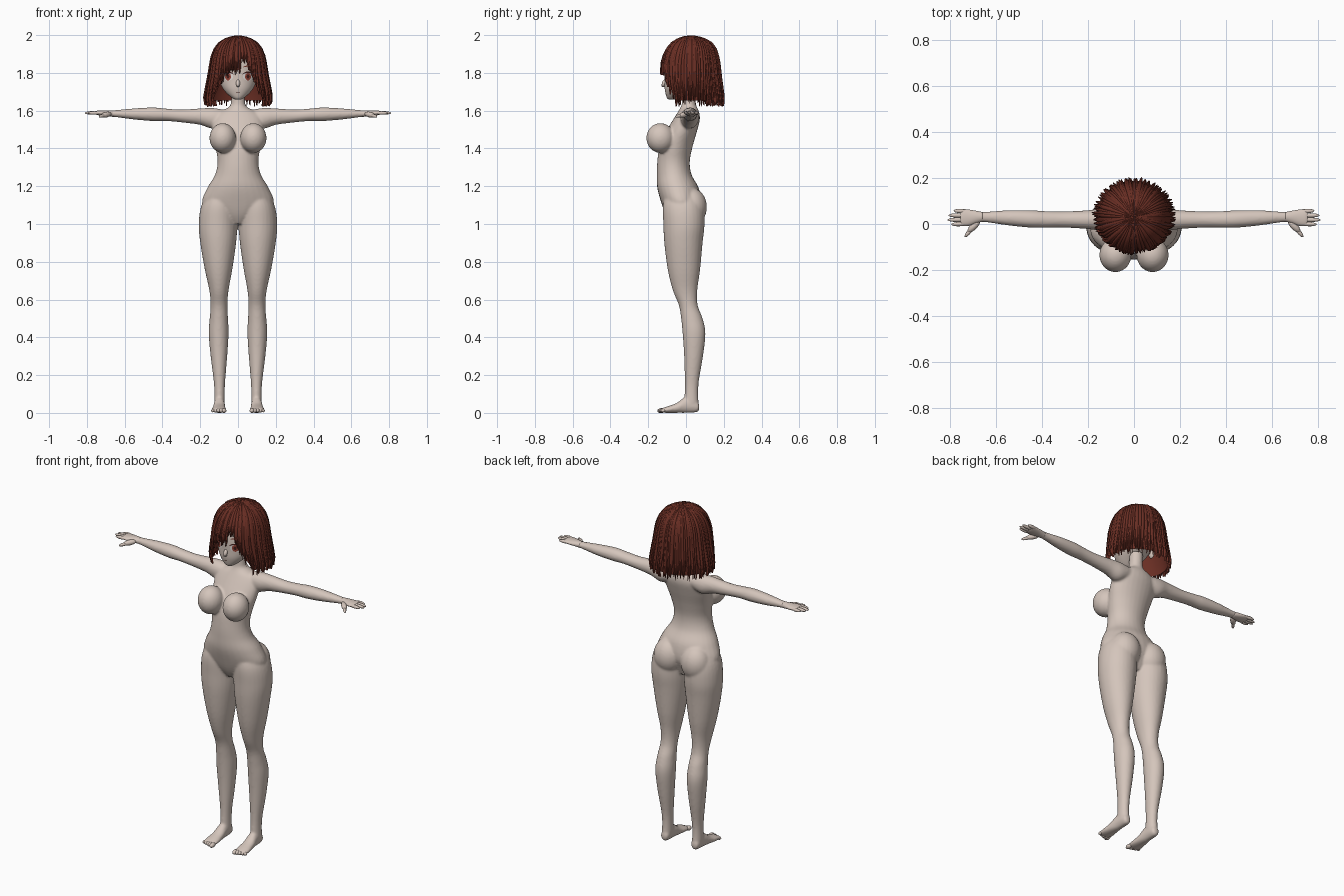
import bpy, bmesh, math, random
from mathutils import Vector, Matrix

random.seed(4)
cube = bpy.data.objects.get("Cube")
if cube:
    bpy.data.objects.remove(cube)


def material(name, r, g, b):
    m = bpy.data.materials.new(name)
    m.use_nodes = True
    m.diffuse_color = (r, g, b, 1)
    bsdf = m.node_tree.nodes["Principled BSDF"]
    bsdf.inputs["Base Color"].default_value = (r, g, b, 1)
    bsdf.inputs["Roughness"].default_value = 0.8
    return m


skin = material("skin", 0.66, 0.56, 0.50)
auburn = material("auburn hair", 0.14, 0.027, 0.017)
white = material("eye white", 0.75, 0.72, 0.7)
red = material("iris red", 0.3, 0.06, 0.04)
dark = material("dark lash", 0.05, 0.012, 0.01)


def finish(name, bm, mat, normals=True):
    if normals:
        bmesh.ops.recalc_face_normals(bm, faces=bm.faces)
    for f in bm.faces:
        f.smooth = True
    me = bpy.data.meshes.new(name)
    bm.to_mesh(me)
    bm.free()
    me.materials.append(mat)
    ob = bpy.data.objects.new(name, me)
    bpy.context.collection.objects.link(ob)
    return ob


def refine(rings, steps=5):
    """Catmull-Rom interpolation through key sections."""
    out, last = [], len(rings) - 1
    for i in range(last):
        quad = [rings[max(0, min(last, i + k))] for k in (-1, 0, 1, 2)]
        for s in range(steps):
            t = s / steps
            out.append([b + t / 2 * (c - a + t * (2 * a - 5 * b + 4 * c - d + t * (3 * (b - c) + d - a)))
                        for a, b, c, d in zip(*quad)])
    return out + [list(rings[-1])]


def loft(bm, rings, axis, side=1, n=28):
    """Elliptic sections: position, then low/high limits on the two other axes."""
    rows = []
    for p, a0, a1, b0, b1 in refine(rings):
        row = []
        for k in range(n):
            w = math.tau * k / n
            a = (a0 + a1) / 2 + (a1 - a0) / 2 * math.cos(w)
            b = (b0 + b1) / 2 + (b1 - b0) / 2 * math.sin(w)
            x, y, z = {"x": (p, a, b), "y": (a, p, b), "z": (a, b, p)}[axis]
            row.append(bm.verts.new((x * side, y, z)))
        rows.append(row)
    for r, s in zip(rows, rows[1:]):
        for k in range(n):
            bm.faces.new((r[k], r[k - 1], s[k - 1], s[k]))
    bm.faces.new(rows[0])
    bm.faces.new(rows[-1][::-1])


def ball(bm, centre, size, side=1):
    c = Vector((centre[0] * side, centre[1], centre[2]))
    m = Matrix.Translation(c) @ Matrix.Diagonal((*size, 1))
    bmesh.ops.create_uvsphere(bm, u_segments=24, v_segments=16, radius=1, matrix=m)


def digit(bm, p, q, r, side=1):
    p, q = (Vector((v[0] * side, v[1], v[2])) for v in (p, q))
    rot = (q - p).to_track_quat("Z", "Y").to_matrix().to_4x4()
    m = Matrix.Translation((p + q) / 2) @ rot @ Matrix.Diagonal((r, r, (q - p).length / 2, 1))
    bmesh.ops.create_uvsphere(bm, u_segments=12, v_segments=10, radius=1, matrix=m)


# Body: torso, legs, feet and arms fused into one smooth skin
torso = [(1.0, .03, -.08, .04), (1.05, .13, -.108, .06), (1.11, .19, -.13, .08),
         (1.19, .163, -.152, .068), (1.26, .122, -.155, .03), (1.33, .108, -.152, .02),
         (1.41, .12, -.14, .035), (1.49, .135, -.105, .058), (1.55, .135, -.07, .073),
         (1.59, .11, -.045, .07), (1.615, .055, -.03, .06), (1.64, .038, -.022, .052),
         (1.72, .036, -.02, .055)]
leg = [(1.19, .03, .14, -.1, .05), (1.1, .01, .193, -.122, .09), (1.0, .004, .208, -.12, .098),
       (.9, .01, .2, -.115, .088), (.76, .03, .176, -.097, .075), (.65, .05, .152, -.07, .06),
       (.57, .056, .145, -.038, .062), (.5, .053, .15, -.026, .088), (.42, .05, .155, -.018, .103),
       (.3, .057, .145, -.01, .09), (.15, .069, .127, -.006, .066), (.05, .07, .126, -.01, .066)]
foot = [(.07, .085, .112, .015, .045), (.055, .074, .122, .003, .065), (0, .07, .127, 0, .085),
        (-.05, .066, .134, 0, .052), (-.1, .062, .141, 0, .034), (-.13, .068, .138, .002, .024)]
arm = [(.05, -.02, .06, 1.54, 1.6), (.13, -.03, .068, 1.505, 1.614), (.2, -.022, .06, 1.525, 1.612),
       (.3, -.016, .055, 1.538, 1.606), (.38, -.016, .056, 1.545, 1.611), (.45, -.016, .06, 1.545, 1.617),
       (.55, -.006, .06, 1.553, 1.612), (.65, .008, .053, 1.566, 1.603), (.69, .004, .056, 1.568, 1.602)]
bm = bmesh.new()
loft(bm, [(z, -w, w, f, b) for z, w, f, b in torso], "z")
for side in (1, -1):
    loft(bm, leg, "z", side)
    loft(bm, foot, "y", side)
    loft(bm, arm, "x", side)
    ball(bm, (.081, -.135, 1.455), (.07, .075, .079), side)
    ball(bm, (.088, .03, 1.09), (.085, .081, .1), side)
body = finish("body", bm, skin)
mod = body.modifiers.new("fuse", "REMESH")
mod.mode = "VOXEL"
mod.voxel_size = .0065
mod.use_smooth_shade = True
mod = body.modifiers.new("soften", "SMOOTH")
mod.factor = .5
mod.iterations = 7

# Hands and toes
palm = [(.66, .01, .052, 1.567, 1.602), (.69, .002, .058, 1.57, 1.602),
        (.72, -.008, .063, 1.573, 1.601), (.745, -.008, .064, 1.577, 1.6), (.755, 0, .058, 1.581, 1.597)]
for side, label in ((1, "left"), (-1, "right")):
    bm = bmesh.new()
    loft(bm, palm, "x", side)
    for k, tip in enumerate((.795, .812, .808, .785)):
        y = .001 + .018 * k
        digit(bm, (.725, y, 1.588), (tip, y * 1.1 - .003, 1.588), .0095, side)
    digit(bm, (.672, .016, 1.584), (.722, -.035, 1.574), .015, side)
    digit(bm, (.7, -.012, 1.577), (.736, -.057, 1.568), .009, side)
    finish(label + "_hand", bm, skin)
    bm = bmesh.new()
    for k in range(5):
        x, r = .074 + .0148 * k, .013 - .001 * k
        digit(bm, (x, -.11, .013), (x, -.152 + .005 * k, .011), r, side)
    finish(label + "_toes", bm, skin)

# Head with small nose and ears
skull = [(1.658, -.015, .015, -.09, -.055), (1.668, -.032, .032, -.101, -.03), (1.69, -.058, .058, -.108, 0),
         (1.72, -.082, .082, -.113, .04), (1.76, -.1, .1, -.113, .085), (1.81, -.108, .108, -.113, .12),
         (1.87, -.11, .11, -.104, .13), (1.92, -.095, .095, -.078, .12), (1.96, -.055, .055, -.03, .08)]
bm = bmesh.new()
loft(bm, skull, "z", n=40)
digit(bm, (0, -.108, 1.765), (0, -.124, 1.727), .011)
ball(bm, (0, -.118, 1.731), (.009, .012, .006))
for side in (1, -1):
    ball(bm, (.105, .02, 1.76), (.012, .02, .03), side)
finish("head", bm, skin)


def lookup(table, z):
    for r, s in zip(table, table[1:]):
        if min(r[0], s[0]) <= z <= max(r[0], s[0]):
            t = (z - r[0]) / (s[0] - r[0])
            return [a + (b - a) * t for a, b in zip(r, s)]
    return table[-1]


dense_skull = refine(skull)


def face_plate(name, mat, cx, cz, w, h, lift, bend=0):
    """Thin oval plate that follows the face; bend arches it."""
    bm = bmesh.new()
    rows = []
    for i in range(13):
        s = -1 + i / 6
        half = h * math.sqrt(max(.01, 1 - s * s))
        row = []
        for j in range(5):
            x, z = cx + w * s, cz - bend * s * s + half * (j / 2 - 1)
            _, _, hw, f, b = lookup(dense_skull, z)
            y = (f + b) / 2 - (b - f) / 2 * math.sqrt(max(0, 1 - (x / hw) ** 2)) - lift
            row.append(bm.verts.new((x, y, z)))
        rows.append(row)
    for r, q in zip(rows, rows[1:]):
        for j in range(4):
            bm.faces.new((r[j], q[j], q[j + 1], r[j + 1]))
    finish(name, bm, mat, False)


# Face details
for side, label in ((1, "left_"), (-1, "right_")):
    x = .053 * side
    face_plate(label + "eye", white, x, 1.78, .027, .021, .002)
    face_plate(label + "iris", red, x, 1.78, .016, .02, .0035)
    face_plate(label + "pupil", dark, x, 1.781, .007, .01, .0045)
    face_plate(label + "lash", dark, x, 1.804, .03, .004, .005, .012)
    face_plate(label + "brow", auburn, x, 1.836, .026, .003, .004, .006)
face_plate("mouth", dark, 0, 1.697, .014, .0018, .002, -.002)

# Hair: height, half width, front limit, back limit
shape = [(2.0, .001, .029, .031), (1.993, .04, -.01, .07), (1.98, .072, -.045, .105),
         (1.96, .1, -.075, .135), (1.93, .123, -.1, .157), (1.89, .139, -.119, .17),
         (1.85, .147, -.13, .178), (1.79, .156, -.131, .184), (1.73, .168, -.125, .192),
         (1.67, .178, -.115, .2), (1.64, .174, -.11, .199), (1.6, .16, -.1, .19)]


def hair_point(angle, z, off):
    _, w, f, b = lookup(shape, z)
    c = math.cos(angle)
    k = 1 + off / .15
    return (w * math.sin(angle) * k, .03 + k * c * ((f - .03) if c > 0 else (.03 - b)), z + off * (z - 1.8) * 2)


def hem(angle):
    a = abs(angle)
    if .1 < angle < .36:
        return 1.875
    if a < .5:
        return 1.815
    return max(1.65, 1.79 - (a - .5) * .33)


def sheet(bm, rows):
    grid = [[bm.verts.new(p) for p in row] for row in rows]
    for r, s in zip(grid, grid[1:]):
        for k in range(len(r) - 1):
            bm.faces.new((r[k], s[k], s[k + 1], r[k + 1]))


bm = bmesh.new()
angles = [math.tau * k / 96 - math.pi for k in range(97)]
sheet(bm, [[hair_point(a, 2 - (2 - hem(a)) * (i / 24) ** 2, -.01) for a in angles] for i in range(25)])
finish("hair_cap", bm, auburn, False)


# Tapered locks laid over the cap
def lock(bm, angle, width, end, off, sway):
    rows = []
    for i in range(19):
        t = i / 18
        z = 2 - (2 - end) * t * t
        half = width * (1 - t ** 5) + .004
        rows.append([hair_point(angle + sway * t * t + s * half, z, off + .009 * (1 - s * s) * min(1, 3 * t))
                     for s in (-1, -.5, 0, .5, 1)])
    sheet(bm, rows)


bm = bmesh.new()
count = 64
for layer in range(2):
    for k in range(count):
        a = math.tau * (k + layer / 2) / count - math.pi
        lock(bm, a, random.uniform(.06, .1), hem(a) - random.uniform(.0, .03),
             random.uniform(-.01, -.002), random.uniform(-.05, .05))
finish("hair_locks", bm, auburn, False)
